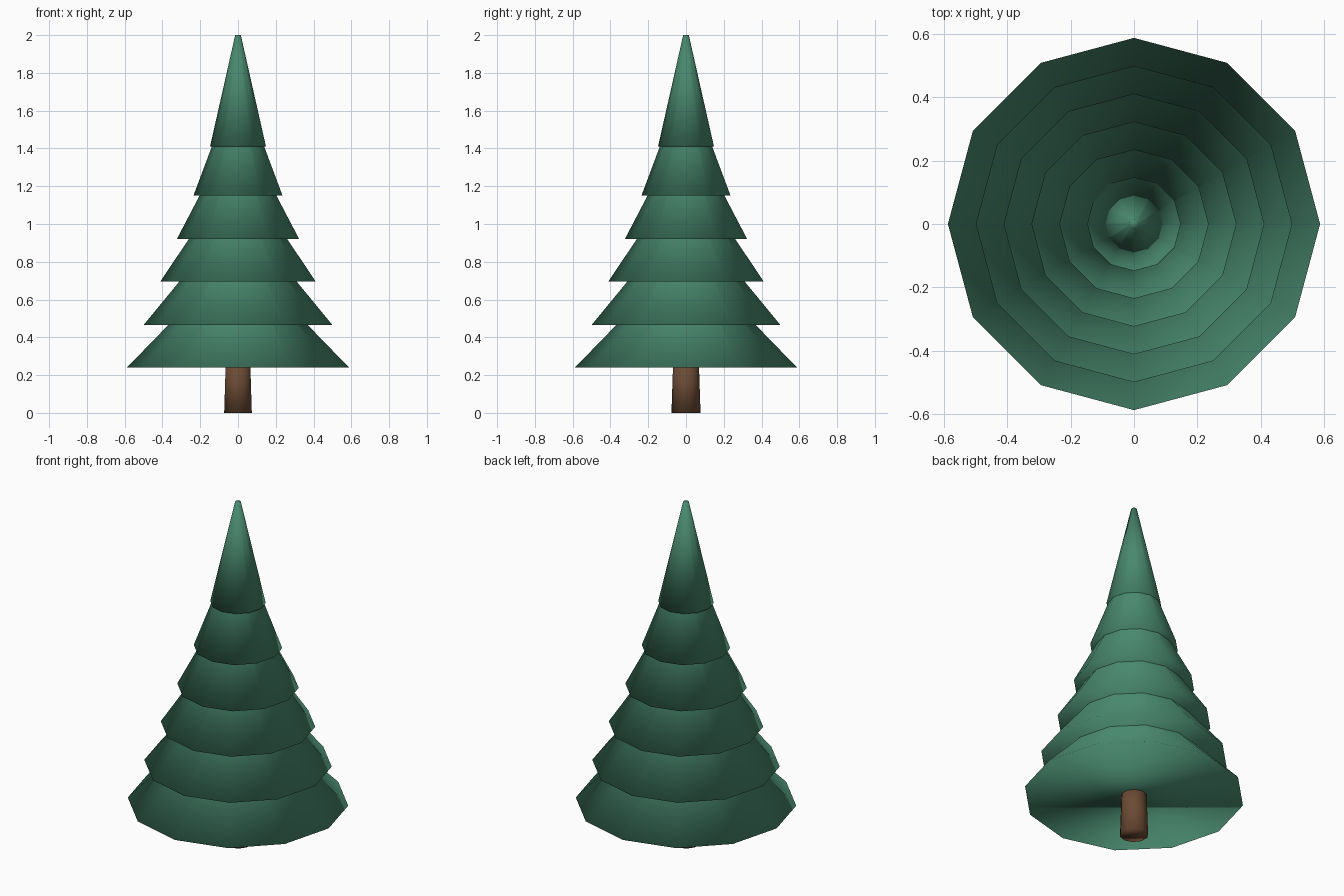
import bpy

cube = bpy.data.objects.get("Cube")
if cube:
    bpy.data.objects.remove(cube, do_unlink=True)


def make_material(name, color):
    mat = bpy.data.materials.new(name)
    mat.use_nodes = True
    mat.diffuse_color = color
    mat.node_tree.nodes["Principled BSDF"].inputs["Base Color"].default_value = color
    return mat


def tapered(name, sides, bottom, top, z, height, mat):
    """Closed, fully smooth-shaded frustum standing on height z."""
    bpy.ops.mesh.primitive_cone_add(
        vertices=sides, radius1=bottom, radius2=top, depth=height,
        location=(0, 0, z + height / 2))
    obj = bpy.context.object
    obj.name = name
    obj.data.materials.append(mat)
    bpy.ops.object.shade_smooth()
    return obj


green = make_material("pine green", (0.065, 0.246, 0.156, 1))
brown = make_material("bark brown", (0.15, 0.07, 0.035, 1))

# Trunk, its top hidden inside the lowest tier
tapered("trunk", 10, 0.077, 0.067, 0, 0.3, brown)

# Foliage: equally tall cones that narrow towards the tip
TIER_HEIGHT = 0.59
TIP_RADIUS = 0.015
bases = [0.24, 0.465, 0.695, 0.92, 1.15, 1.41]
for i, z in enumerate(bases):
    radius = 0.588 - 0.088 * i
    tapered(f"foliage_tier_{i + 1}", 12, radius, TIP_RADIUS, z, TIER_HEIGHT, green)
